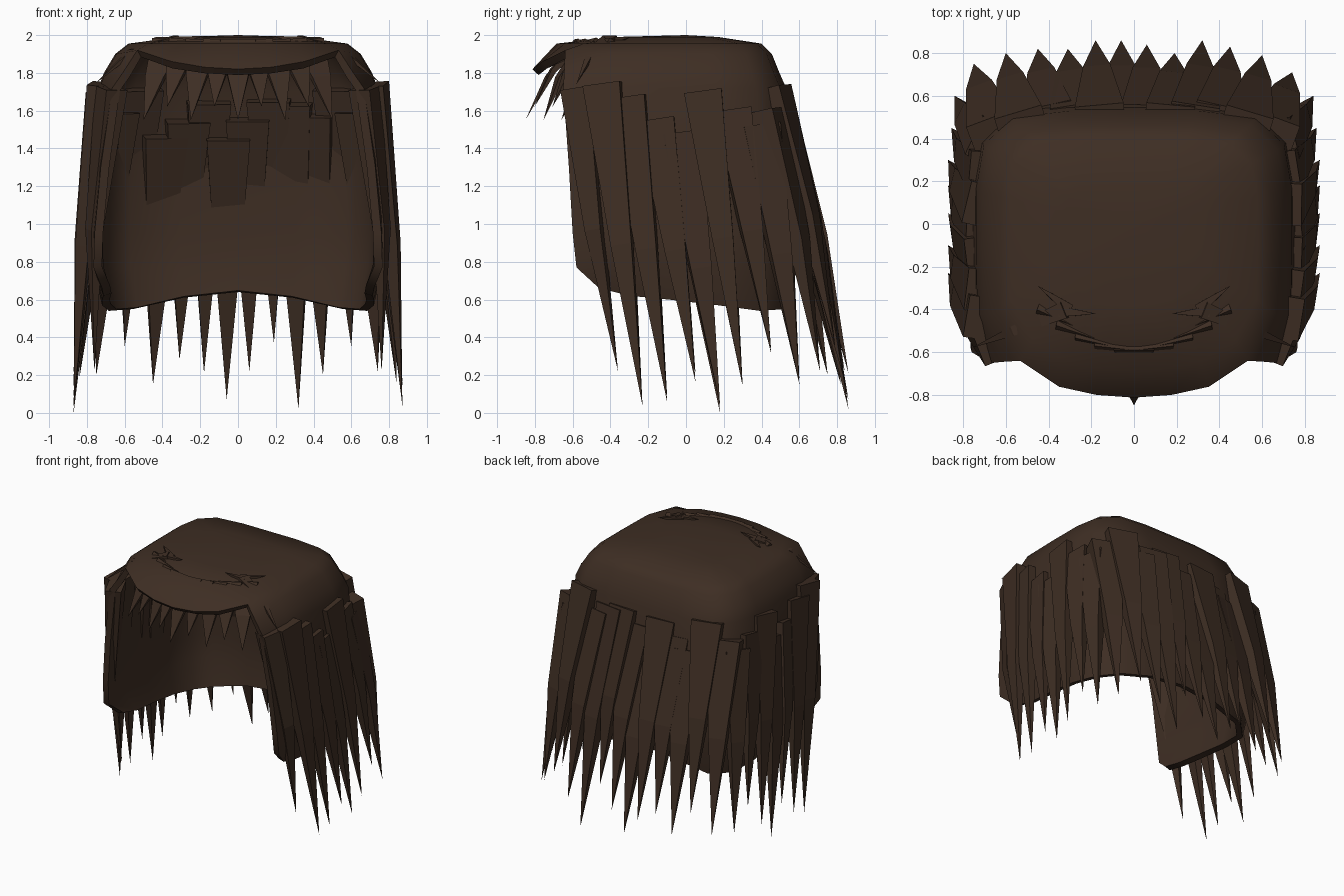
import bpy, bmesh, random
from mathutils import Vector

random.seed(4)
if "Cube" in bpy.data.objects:
    bpy.data.objects.remove(bpy.data.objects["Cube"], do_unlink=True)

brown = bpy.data.materials.new("dark brown hair")
brown.use_nodes = True
color = (0.048, 0.027, 0.017, 1)
brown.diffuse_color = color
brown.node_tree.nodes["Principled BSDF"].inputs["Base Color"].default_value = color


def make_object(name, bm):
    mesh = bpy.data.meshes.new(name)
    bm.to_mesh(mesh)
    bm.free()
    mesh.materials.append(brown)
    ob = bpy.data.objects.new(name, mesh)
    bpy.context.collection.objects.link(ob)
    return ob


def add_lock(bm, root, tip, outward, width, depth, bulge=0.0):
    """A four-sided lock: square root, bowed middle, pointed tip."""
    root, tip, out = Vector(root), Vector(tip), Vector(outward).normalized()
    axis = (tip - root).normalized()
    side = axis.cross(out).normalized()
    out = side.cross(axis).normalized()
    rings = []
    for t, s, b in ((0, 1, 0), (0.5, 0.56, bulge)):
        c = root.lerp(tip, t) + out * b
        rings.append([bm.verts.new(c + side * (i * width * s / 2) + out * (j * depth * s / 2))
                      for i, j in ((-1, -1), (1, -1), (1, 1), (-1, 1))])
    end = bm.verts.new(tip)
    bm.faces.new(rings[0])
    for k in range(4):
        n = (k + 1) % 4
        bm.faces.new((rings[0][k], rings[0][n], rings[1][n], rings[1][k]))
        bm.faces.new((rings[1][k], rings[1][n], end))


def finish_locks(name, bm):
    bmesh.ops.recalc_face_normals(bm, faces=bm.faces[:])
    return make_object(name, bm)


# Cap: rounded square rings, closed crown with a front lip, open face below
plan = [(0, 1), (.4, 1), (.77, .94), (.95, .7), (1, .3), (1, -.2), (.99, -.65),
        (1, -1), (.54, -1.19), (.27, -1.25), (0, -1.27)]
hem = [.64, .61, .55, .54, .57, .6, .62, .66]
# height, half width, back, front, width of the front corner
levels = [(1.99, .32, .17, .3, .8), (1.955, .58, .4, .54, .82), (1.9, .65, .455, .64, .82),
          (1.8, .71, .495, .645, .86), (1.72, .74, .53, .65, .9), (1.3, .765, .575, .62, .95),
          (.95, .775, .59, .6, .98), (.77, .765, .585, .58, 1), (None, .72, .56, .46, 1)]
lip = [1.92, 1.86, 1.83, 1.82]
crown = 3
corner = 7

bm = bmesh.new()
pole = bm.verts.new((0, 0, 2))
grid = []
for r, (z, hx, back, front, corner_width) in enumerate(levels):
    row = {}
    for s, (u, v) in enumerate(plan):
        if r >= crown and s > corner:
            continue
        height = hem[s] if z is None else z
        if s == corner:
            u = corner_width
        if r == crown - 1 and s >= corner:
            height = lip[s - corner]
        y = v * (back if v > 0 else front)
        for sign in ((1, -1) if u else (1,)):
            row[s * sign] = bm.verts.new((sign * u * hx, y, height))
    grid.append(row)
last = len(plan) - 1
ring = list(range(last + 1)) + list(range(1 - last, 0))
for r in range(len(levels)):
    for a, b in zip(ring, ring[1:] + ring[:1]):
        if r == 0:
            bm.faces.new((pole, grid[0][b], grid[0][a]))
        elif all(k in grid[r] for k in (a, b)):
            bm.faces.new((grid[r - 1][a], grid[r - 1][b], grid[r][b], grid[r][a]))
bmesh.ops.recalc_face_normals(bm, faces=bm.faces[:])
if pole.link_faces[0].normal.z < 0:
    bmesh.ops.reverse_faces(bm, faces=bm.faces[:])
cap = make_object("hair_cap", bm)
solid = cap.modifiers.new("thickness", "SOLIDIFY")
solid.thickness = 0.045
solid.offset = -1
bpy.ops.object.select_all(action="DESELECT")
cap.select_set(True)
bpy.context.view_layer.objects.active = cap
bpy.ops.object.convert(target="MESH")
bpy.ops.object.shade_smooth_by_angle(angle=0.8)

# Back locks: tip x, tip y, tip height, root height
back_tips = [(-.75, .75, .2, 1.6), (-.6, .8, .35, 1.72), (-.45, .82, .15, 1.47), (-.31, .82, .28, 1.55),
             (-.18, .86, .21, 1.65), (-.06, .86, .07, 1.46), (.06, .84, .22, 1.56), (.19, .8, .37, 1.66),
             (.32, .86, .02, 1.64), (.45, .83, .2, 1.58), (.6, .79, .35, 1.72), (.74, .71, .22, 1.6)]
bm = bmesh.new()
for x, y, z, top in back_tips:
    root = (x * .87, .485 - .2 * max(0, abs(x) - .45), top)
    add_lock(bm, root, (x, y, z), (x * .5, 1, 0), .23, .15, .03)
finish_locks("back_locks", bm)

# Side locks sweep backwards from the temples
side_tips = [(-.23, .06, 1.74), (-.1, .07, 1.67), (.05, .2, 1.55), (.18, .02, 1.48),
             (.3, .13, 1.7), (.45, .32, 1.6), (.6, .18, 1.52)]
for name, sign in (("left", 1), ("right", -1)):
    bm = bmesh.new()
    for y, z, top in side_tips:
        root = (sign * (.72 - .1 * max(0, y - .3)), y - .21, top)
        tip = (sign * (.87 - .1 * max(0, y - .3)), y, z + random.uniform(-.04, .03))
        outward = (sign, max(0, y - .2) + random.uniform(-.2, .2), 0)
        add_lock(bm, root, tip, outward, .2, .13, .022)
    # Corner lock framing the face
    add_lock(bm, (sign * .67, -.57, 1.72), (sign * .76, -.36, .22), (sign, -.4, 0), .16, .12, .05)
    finish_locks(name + "_side_locks", bm)

    # Loose strands from the parting to the temple
    bm = bmesh.new()
    add_lock(bm, (sign * .32, -.4, 1.975), (sign * .76, -.58, 1.74), (0, 0, 1), .08, .05, .06)
    add_lock(bm, (sign * .3, -.4, 1.97), (sign * .45, -.29, 1.99), (0, 0, 1), .05, .04)
    add_lock(bm, (sign * .35, -.41, 1.97), (sign * .18, -.42, 1.995), (0, 0, 1), .05, .04)
    finish_locks(name + "_parting_strands", bm)

# Fringe: an arc of short spikes coming out under the lip
bm = bmesh.new()
count = 9
for i in range(count):
    t = 2 * i / (count - 1) - 1
    root = (.36 * t, -.57 + .15 * t * t, 1.965)
    tip = (.5 * t, -.85 + .19 * abs(t), (1.55, 1.62)[i % 2])
    add_lock(bm, root, tip, (t * .4, -1, .5), .19, .05, .03)
finish_locks("fringe", bm)
